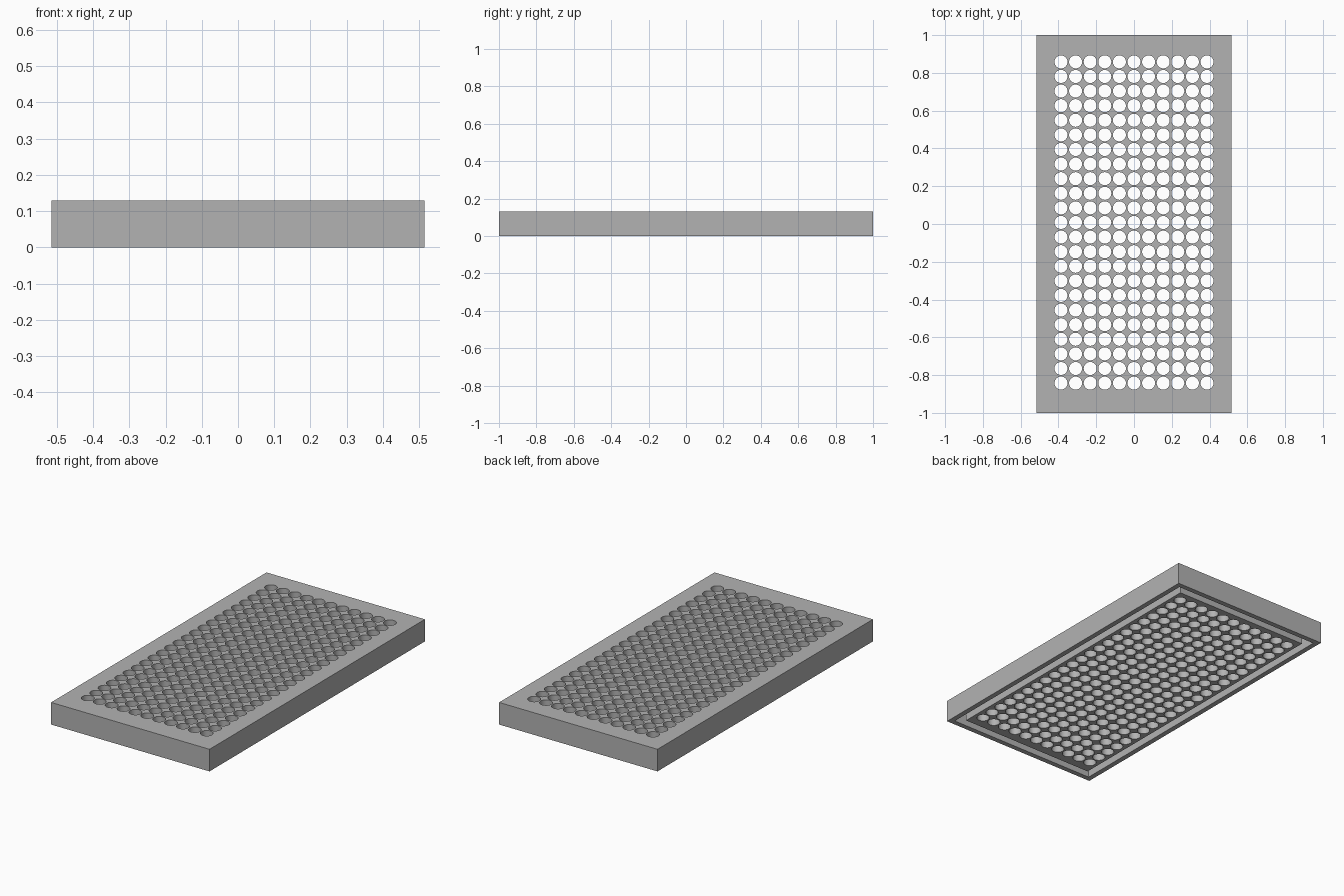
import bpy
import bmesh
from math import radians
from mathutils import Matrix, Vector

if "Cube" in bpy.data.objects:
    bpy.data.objects.remove(bpy.data.objects["Cube"], do_unlink=True)

WIDTH, LENGTH, HEIGHT = 1.03, 2.0, 0.13
WALL = 0.03           # outer skirt thickness
CORE_INSET = 0.075    # edge of the perforated core
GROOVE_TOP = 0.10     # groove runs up to the underside of the top
COLUMNS, ROWS, PITCH, HOLE_RADIUS = 11, 23, 0.0773, 0.0345
GRID_SHIFT = 0.008    # hole field sits slightly toward the back

grey = bpy.data.materials.new("plain grey")
grey.use_nodes = True
colour = (0.45, 0.45, 0.45, 1)
grey.diffuse_color = colour
grey.node_tree.nodes["Principled BSDF"].inputs["Base Color"].default_value = colour


def finish(name, bm):
    mesh = bpy.data.meshes.new(name)
    bm.to_mesh(mesh)
    bm.free()
    mesh.materials.append(grey)
    obj = bpy.data.objects.new(name, mesh)
    bpy.context.collection.objects.link(obj)
    return obj


def box(name, inset, bottom, top):
    bm = bmesh.new()
    size = Vector((WIDTH - 2 * inset, LENGTH - 2 * inset, top - bottom))
    place = Matrix.Translation((0, 0, (bottom + top) / 2)) @ Matrix.Diagonal(size).to_4x4()
    bmesh.ops.create_cube(bm, size=1, matrix=place)
    return finish(name, bm)


def combine(target, tool, operation):
    tool.hide_render = True
    mod = target.modifiers.new(operation.lower(), 'BOOLEAN')
    mod.operation, mod.object, mod.solver = operation, tool, 'MANIFOLD'
    bpy.context.view_layer.objects.active = target
    bpy.ops.object.modifier_apply(modifier=mod.name)
    bpy.data.objects.remove(tool, do_unlink=True)


# Slab with a groove between the outer skirt and the core
slab = box("perforated_slab", 0, 0, HEIGHT)
combine(slab, box("cavity", WALL, -0.1, GROOVE_TOP), 'DIFFERENCE')
combine(slab, box("core", CORE_INSET, 0, GROOVE_TOP + 0.01), 'UNION')

# Grid of round through holes
bm = bmesh.new()
for column in range(COLUMNS):
    for row in range(ROWS):
        x = (column - (COLUMNS - 1) / 2) * PITCH
        y = (row - (ROWS - 1) / 2) * PITCH + GRID_SHIFT
        bmesh.ops.create_cone(bm, cap_ends=True, segments=32, radius1=HOLE_RADIUS,
                              radius2=HOLE_RADIUS, depth=0.4,
                              matrix=Matrix.Translation((x, y, HEIGHT / 2)))
combine(slab, finish("hole_cutters", bm), 'DIFFERENCE')

# Smooth hole walls, sharp edges
bpy.ops.object.select_all(action='DESELECT')
slab.select_set(True)
bpy.context.view_layer.objects.active = slab
bpy.ops.object.shade_smooth_by_angle(angle=radians(30))
